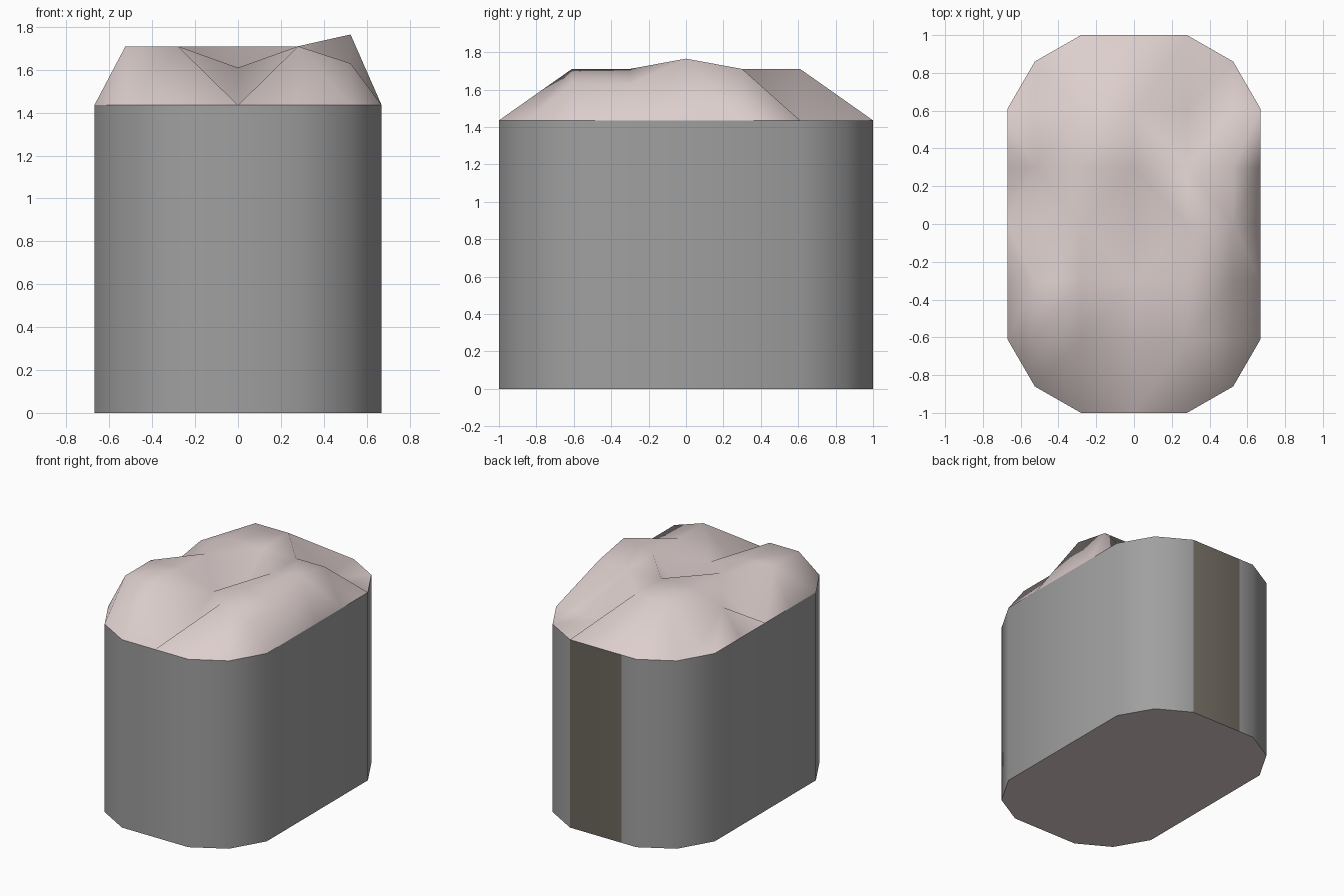
import bpy, math

if "Cube" in bpy.data.objects:
    bpy.data.objects.remove(bpy.data.objects["Cube"])

RIM = 1.435  # height where the straight body meets the lumpy cap


def material(name, rgb):
    m = bpy.data.materials.new(name)
    m.diffuse_color = (*rgb, 1)
    m.use_nodes = True
    m.node_tree.nodes["Principled BSDF"].inputs["Base Color"].default_value = m.diffuse_color
    return m


grey = material("stone grey", (0.35, 0.35, 0.35))
pink = material("pale pink", (0.72, 0.62, 0.61))
brown = material("dark brown", (0.155, 0.138, 0.112))


def make(name, verts, faces, mats):
    me = bpy.data.meshes.new(name)
    me.from_pydata(verts, [], faces)
    me.validate()
    for m in mats:
        me.materials.append(m)
    ob = bpy.data.objects.new(name, me)
    bpy.context.collection.objects.link(ob)
    return ob


def smooth(ob, angle):
    bpy.ops.object.select_all(action='DESELECT')
    ob.select_set(True)
    bpy.context.view_layer.objects.active = ob
    bpy.ops.object.shade_smooth_by_angle(angle=math.radians(angle))


# body: chamfered rectangle, counter-clockwise from the front left
quarter = [(0.28, 1.0), (0.525, 0.86), (0.67, 0.61)]
outline = [(x, -y) for x, y in quarter]
outline += [(x, y) for x, y in reversed(quarter)]
outline += [(-0.155, 1.0)]                     # extra cut for the dark strip
outline += [(-x, y) for x, y in quarter]
outline += [(-x, -y) for x, y in reversed(quarter)]
n = len(outline)
verts = [(x, y, 0) for x, y in outline] + [(x, y, RIM) for x, y in outline]
faces = [(i, (i + 1) % n, n + (i + 1) % n, n + i) for i in range(n)]
faces.append(tuple(reversed(range(n))))
body = make("body", verts, faces, [grey, pink, brown])
for p in body.data.polygons:
    if p.normal.z < -0.5:
        p.material_index = 1                   # underside
    elif p.normal.y > 0.99 and p.center.x > 0 and p.center.y > 0.99:
        p.material_index = 2                   # dark strip on the back
smooth(body, 40)

# cap: coarse height grid with raised bumps and low hollows
xs = [-0.67, -0.525, -0.28, 0, 0.28, 0.525, 0.67]
ys = [-1, -0.61, -0.3, 0, 0.3, 0.61, 1]
heights = [
    [1.71, 1.71, RIM, 1.71, 1.63],
    [1.71, 1.71, 1.61, 1.71, 1.63],
    [RIM, 1.71, 1.44, 1.71, 1.765],
    [1.63, 1.71, 1.71, 1.71, 1.71],
    [RIM, 1.71, 1.71, RIM, RIM],
]
verts, index = [], {}
for j, y in enumerate(ys):
    for i, x in enumerate(xs):
        if i in (0, 6) and j in (0, 6):
            continue                           # cut-off corners
        inner = 0 < i < 6 and 0 < j < 6
        z = heights[j - 1][i - 1] if inner else RIM
        if i in (1, 5) and j in (0, 6):
            y2 = math.copysign(0.86, y)
        else:
            y2 = y
        index[i, j] = len(verts)
        verts.append((x, y2, z))
faces = []
for j in range(6):
    for i in range(6):
        keys = [(i, j), (i + 1, j), (i + 1, j + 1), (i, j + 1)]
        q = [index[k] for k in keys if k in index]
        if len(q) == 3:
            faces.append(q)
            continue
        a, b, c, d = q
        # split along the higher diagonal, so ridges stay crisp
        if verts[a][2] + verts[c][2] >= verts[b][2] + verts[d][2]:
            faces += [(a, b, c), (a, c, d)]
        else:
            faces += [(a, b, d), (b, c, d)]
cap = make("lumpy_cap", verts, faces, [pink])
smooth(cap, 180)
